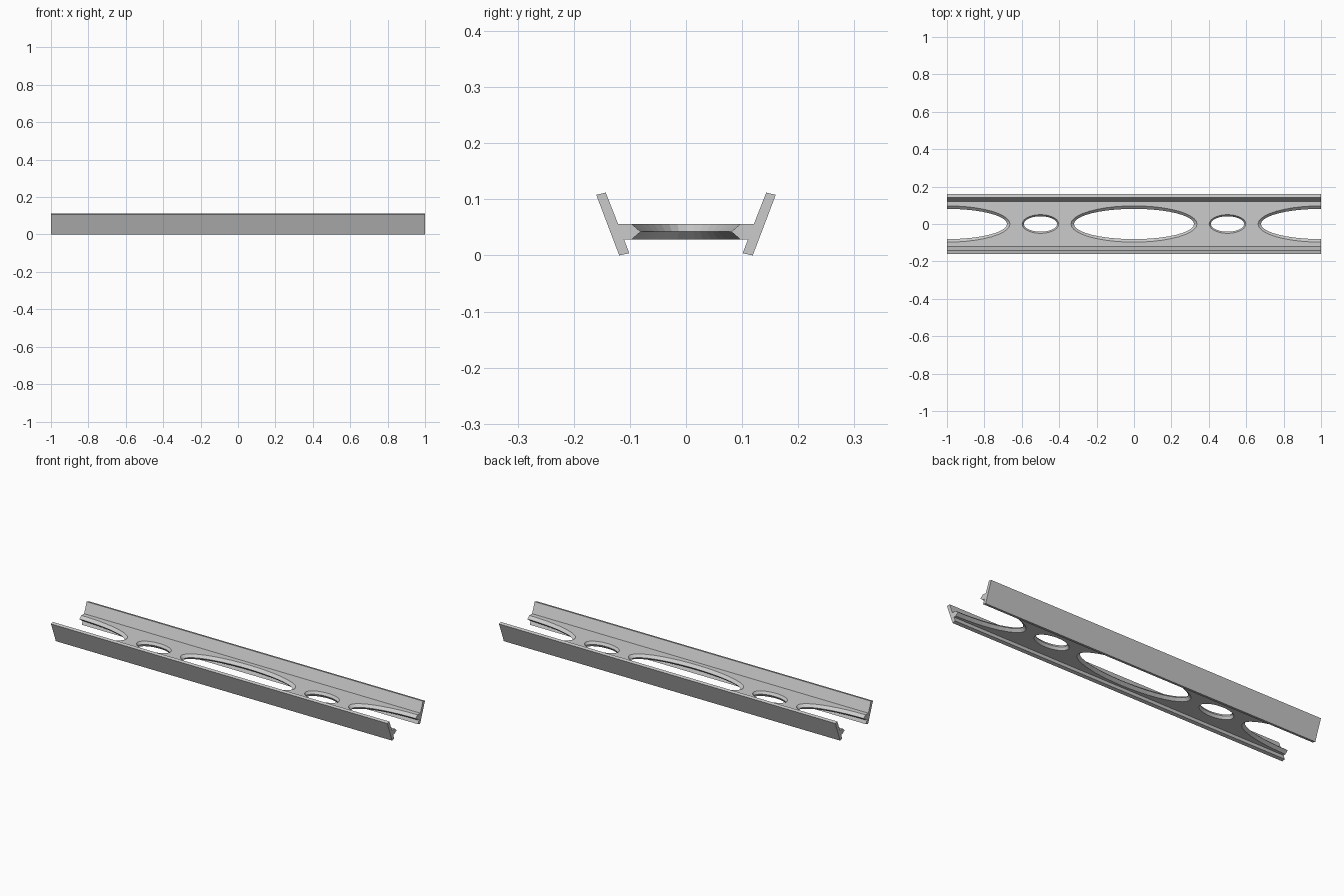
import bpy, bmesh
from math import cos, sin, pi

if "Cube" in bpy.data.objects:
    bpy.data.objects.remove(bpy.data.objects["Cube"])

WEB_LOW, WEB_TOP = 0.0285, 0.056
SEGMENTS = 40


def make_object(name, bm):
    bmesh.ops.recalc_face_normals(bm, faces=bm.faces)
    mesh = bpy.data.meshes.new(name)
    bm.to_mesh(mesh)
    bm.free()
    obj = bpy.data.objects.new(name, mesh)
    bpy.context.collection.objects.link(obj)
    return obj


def loft(bm, rings):
    """Skin a stack of equal-sized rings and cap both ends."""
    rings = [[bm.verts.new(p) for p in ring] for ring in rings]
    n = len(rings[0])
    for a, b in zip(rings, rings[1:]):
        for i in range(n):
            j = (i + 1) % n
            bm.faces.new((a[i], a[j], b[j], b[i]))
    bm.faces.new(rings[0])
    bm.faces.new(rings[-1])


# Beam: H profile with two splayed flanges, extruded along x
half = [(0.1105, WEB_LOW), (0.101, 0.004), (0.119, 0.0),
        (0.160, 0.108), (0.143, 0.112), (0.121, WEB_TOP)]
profile = half + [(-y, z) for y, z in reversed(half)]
bm = bmesh.new()
loft(bm, [[(x, y, z) for y, z in profile] for x in (-1, 1)])
beam = make_object("truss_beam", bm)

# Hole cutters: oval hourglasses, narrowest halfway through the web
bm = bmesh.new()
mid = (WEB_LOW + WEB_TOP) / 2
reach = (WEB_TOP - WEB_LOW) / 2
holes = [(-1, 0.337, 0.097, 0.016), (-0.5, 0.098, 0.05, 0.009),
         (0, 0.337, 0.097, 0.016), (0.5, 0.098, 0.05, 0.009),
         (1, 0.337, 0.097, 0.016)]
for cx, rx, ry, inset in holes:
    rings = []
    for t in (-1.2, 0, 1.2):
        d = inset * (1 - abs(t))
        rings.append([(cx + (rx - d) * cos(2 * pi * i / SEGMENTS),
                       (ry - d) * sin(2 * pi * i / SEGMENTS),
                       mid + t * reach) for i in range(SEGMENTS)])
    loft(bm, rings)
cutter = make_object("hole_cutter", bm)
cutter.hide_render = True

# Cut the holes, then drop the cutter
mod = beam.modifiers.new("holes", 'BOOLEAN')
mod.operation = 'DIFFERENCE'
mod.solver = 'EXACT'
mod.object = cutter
bpy.context.view_layer.objects.active = beam
beam.select_set(True)
bpy.ops.object.modifier_apply(modifier=mod.name)
bpy.data.objects.remove(cutter, do_unlink=True)
